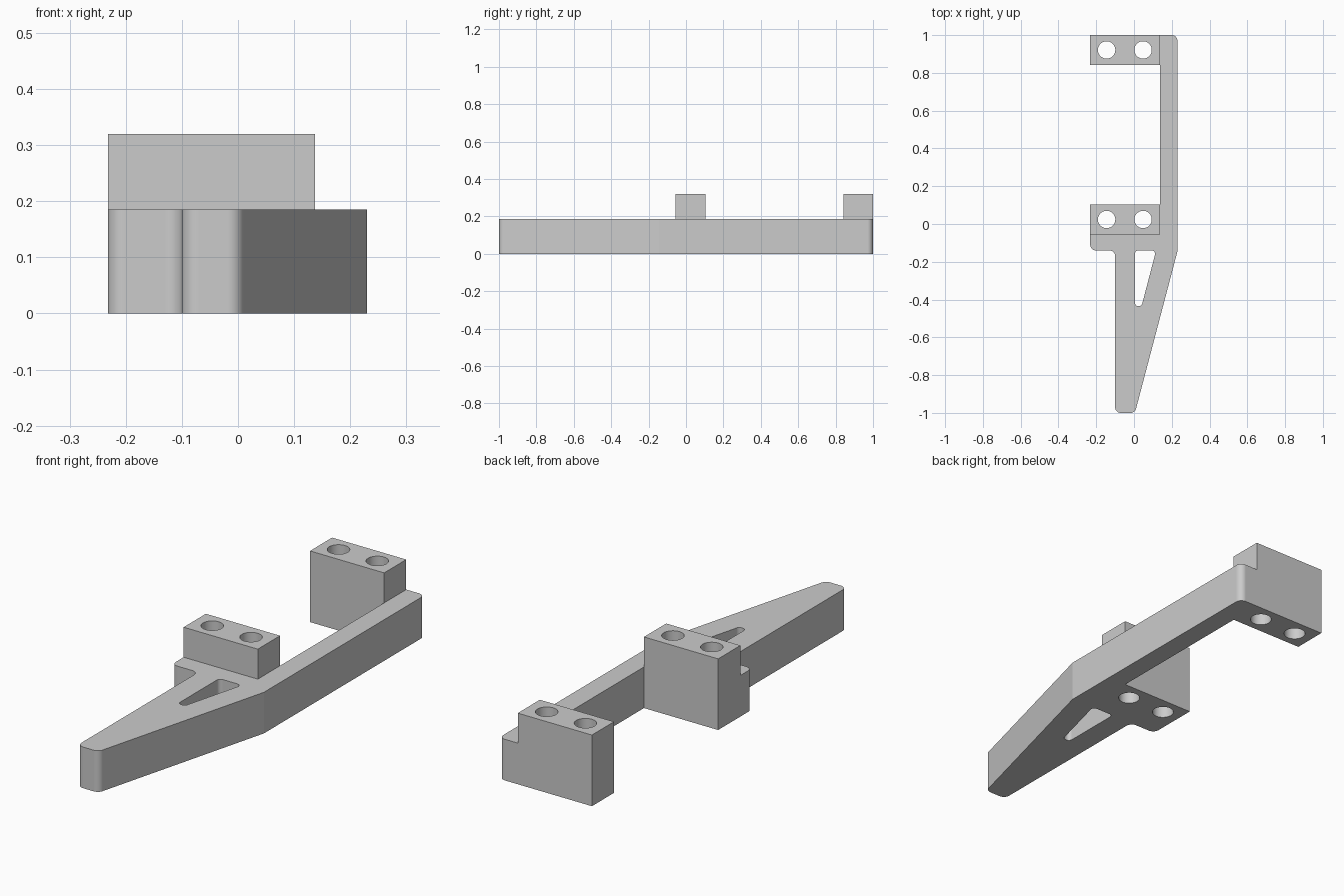
import bpy, bmesh, math
from mathutils import Vector

if "Cube" in bpy.data.objects:
    bpy.data.objects.remove(bpy.data.objects["Cube"], do_unlink=True)

PLATE_H, BLOCK_H = 0.185, 0.32
LEFT, INNER, RIGHT = -0.232, 0.137, 0.23
BLOCKS = {"front_mount_block": (-0.055, 0.103), "rear_mount_block": (0.843, 1.0)}

grey = bpy.data.materials.new("plain_grey")
grey.use_nodes = True
grey.diffuse_color = (0.6, 0.6, 0.6, 1)
grey.node_tree.nodes["Principled BSDF"].inputs["Base Color"].default_value = (0.6, 0.6, 0.6, 1)


def rounded(corners):
    """Turn (x, y, radius) corners into an outline with filleted corners."""
    pts = []
    for i, (x, y, r) in enumerate(corners):
        p = Vector((x, y))
        if r == 0:
            pts.append(p)
            continue
        a = (Vector(corners[i - 1][:2]) - p).normalized()
        b = (Vector(corners[(i + 1) % len(corners)][:2]) - p).normalized()
        half = a.angle(b) / 2
        centre = p + (a + b).normalized() * (r / math.sin(half))
        start = p + a * (r / math.tan(half)) - centre
        sweep = math.pi - 2 * half
        turn = math.copysign(sweep, b.x * a.y - b.y * a.x)
        steps = math.ceil(math.degrees(sweep) / 8)
        for k in range(steps + 1):
            t = turn * k / steps
            c, s = math.cos(t), math.sin(t)
            pts.append(centre + Vector((c * start.x - s * start.y, s * start.x + c * start.y)))
    return pts


def prism(name, pts, z0, z1):
    """Extrude a flat outline between two heights."""
    bm = bmesh.new()
    face = bm.faces.new([bm.verts.new((p[0], p[1], z0)) for p in pts])
    new = bmesh.ops.extrude_face_region(bm, geom=[face])["geom"]
    bmesh.ops.translate(bm, vec=(0, 0, z1 - z0),
                        verts=[v for v in new if isinstance(v, bmesh.types.BMVert)])
    bmesh.ops.recalc_face_normals(bm, faces=bm.faces)
    mesh = bpy.data.meshes.new(name)
    bm.to_mesh(mesh)
    bm.free()
    mesh.materials.append(grey)
    obj = bpy.data.objects.new(name, mesh)
    bpy.context.collection.objects.link(obj)
    return obj


def combine(target, tool, operation):
    """Apply a boolean and discard the tool object."""
    mod = target.modifiers.new(tool.name, "BOOLEAN")
    mod.operation, mod.solver, mod.object = operation, "EXACT", tool
    bpy.context.view_layer.objects.active = target
    bpy.ops.object.modifier_apply(modifier=mod.name)
    bpy.data.objects.remove(tool, do_unlink=True)


# Plate: pointed handle, side rail and the two mounting feet
front_y, rear_y = BLOCKS["front_mount_block"][1], BLOCKS["rear_mount_block"][0]
body = prism("bracket_body", rounded([
    (-0.1, -1, 0.03), (0.005, -1, 0.03), (RIGHT, -0.145, 0), (RIGHT, 1, 0.03),
    (LEFT, 1, 0), (LEFT, rear_y, 0), (INNER, rear_y, 0), (INNER, front_y, 0),
    (LEFT, front_y, 0), (LEFT, -0.14, 0.03), (-0.1, -0.14, 0.03)]), 0, PLATE_H)

# Raised blocks on the feet
for name, (y0, y1) in BLOCKS.items():
    combine(body, prism(name, [(LEFT, y0), (INNER, y0), (INNER, y1), (LEFT, y1)],
                        PLATE_H / 2, BLOCK_H), "UNION")

# Bolt holes through each block
for y0, y1 in BLOCKS.values():
    for x in (-0.145, 0.048):
        ring = [(x + 0.046 * math.cos(k * math.tau / 48),
                 (y0 + y1) / 2 + 0.046 * math.sin(k * math.tau / 48)) for k in range(48)]
        combine(body, prism("bolt_hole_cutter", ring, -0.1, 0.5), "DIFFERENCE")

# Tapered window in the handle
window = rounded([(0.005, -0.14, 0.018), (0.117, -0.14, 0.018), (0.04, -0.435, 0.018),
                  (0.005, -0.435, 0.018)])
combine(body, prism("window_cutter", window, -0.1, 0.5), "DIFFERENCE")

# Smooth fillets and holes, crisp everywhere else
bpy.ops.object.select_all(action="DESELECT")
body.select_set(True)
bpy.context.view_layer.objects.active = body
bpy.ops.object.shade_smooth_by_angle(angle=math.radians(11))
weighted = body.modifiers.new("even_shading", "WEIGHTED_NORMAL")
weighted.keep_sharp = True
